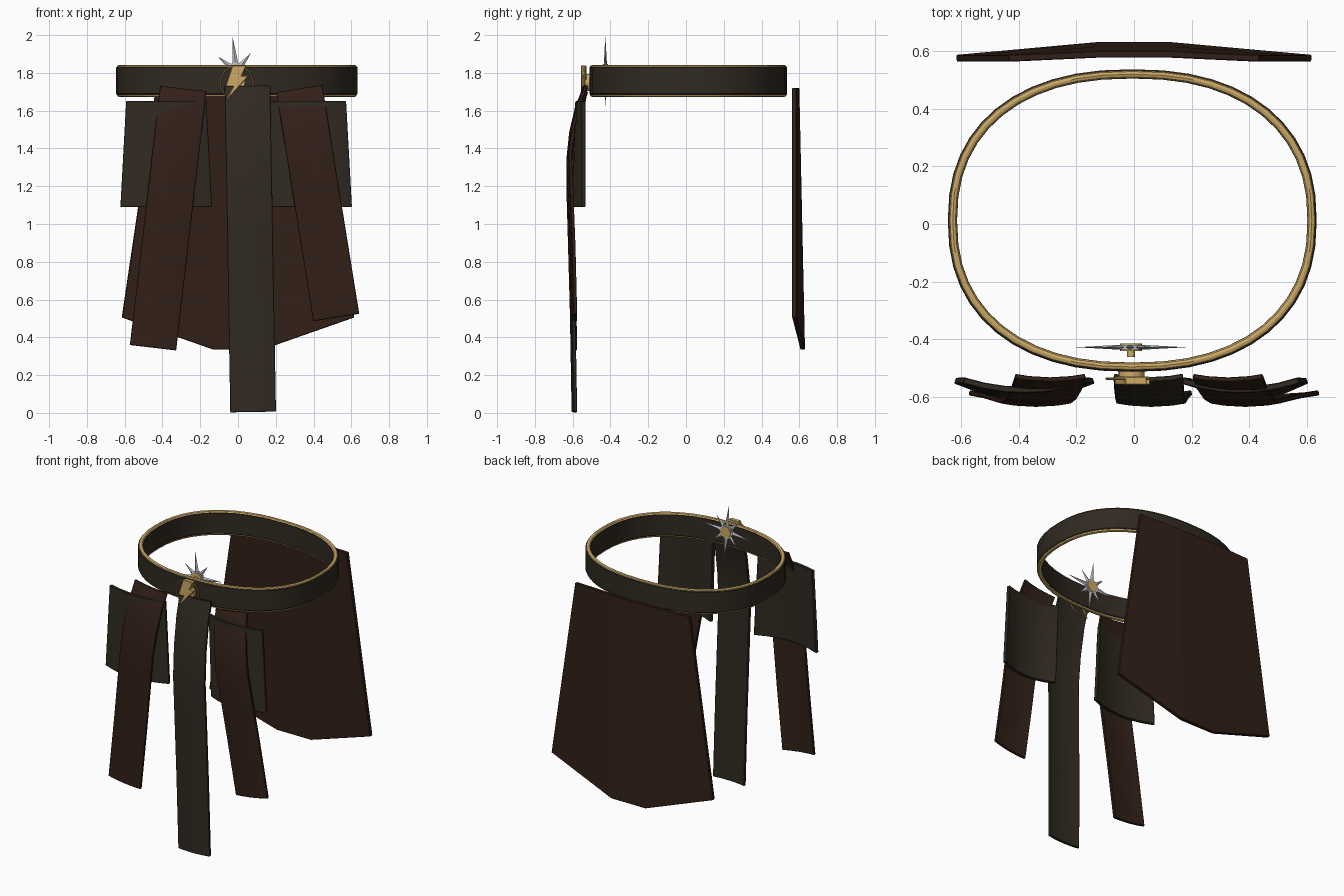
import bpy, bmesh, math
from mathutils import Vector

if "Cube" in bpy.data.objects:
    bpy.data.objects.remove(bpy.data.objects["Cube"])


def material(name, rgb):
    m = bpy.data.materials.new(name)
    m.diffuse_color = (*rgb, 1)
    m.use_nodes = True
    m.node_tree.nodes["Principled BSDF"].inputs["Base Color"].default_value = m.diffuse_color
    return m


LEATHER = material("dark_leather", (0.030, 0.023, 0.015))
BROWN = material("brown_leather", (0.032, 0.014, 0.009))
GOLD = material("gold", (0.60, 0.40, 0.13))
STEEL = material("steel", (0.55, 0.56, 0.60))


def finish(ob, mat, angle=30):
    ob.data.materials.clear()
    ob.data.materials.append(mat)
    bpy.ops.object.select_all(action='DESELECT')
    ob.select_set(True)
    bpy.context.view_layer.objects.active = ob
    for m in list(ob.modifiers):
        bpy.ops.object.modifier_apply(modifier=m.name)
    bpy.ops.object.shade_smooth_by_angle(angle=math.radians(angle))
    return ob


def mesh_object(name, verts, faces):
    me = bpy.data.meshes.new(name)
    me.from_pydata(verts, [], faces)
    bm = bmesh.new()
    bm.from_mesh(me)
    bmesh.ops.recalc_face_normals(bm, faces=bm.faces)
    bm.to_mesh(me)
    bm.free()
    ob = bpy.data.objects.new(name, me)
    bpy.context.collection.objects.link(ob)
    return ob


def sheet(name, us, vs, fn, thick, mat, angle=30):
    """Thick leather sheet from a surface function of u (across) and v (down)."""
    n = len(us)
    verts = [fn(u, v) for v in vs for u in us]
    faces = [(r * n + c, r * n + c + 1, (r + 1) * n + c + 1, (r + 1) * n + c)
             for r in range(len(vs) - 1) for c in range(n - 1)]
    ob = mesh_object(name, verts, faces)
    mod = ob.modifiers.new("thickness", 'SOLIDIFY')
    mod.thickness, mod.offset = thick, 0
    bev = ob.modifiers.new("edge", 'BEVEL')
    bev.width, bev.segments, bev.limit_method = 0.003, 1, 'ANGLE'
    bev.angle_limit = math.radians(50)
    return finish(ob, mat, angle)


# Belt loop: profiles swept round a rounded oval
def oval_sweep(name, profile, mat, segs=48, n=2.3):
    verts, k = [], len(profile)
    for i in range(segs):
        a = 2 * math.pi * i / segs
        c, s = math.cos(a), math.sin(a)
        cx = math.copysign(abs(c) ** (2 / n), c)
        sy = math.copysign(abs(s) ** (2 / n), s)
        verts += [(-0.006 + (0.622 + o) * cx, 0.012 + (0.507 + o) * sy, z) for o, z in profile]
    faces = [(i * k + j, i * k + (j + 1) % k,
              (i + 1) % segs * k + (j + 1) % k, (i + 1) % segs * k + j)
             for i in range(segs) for j in range(k)]
    return finish(mesh_object(name, verts, faces), mat)


oval_sweep("belt", [(-0.015, 1.69), (-0.008, 1.68), (0.009, 1.68), (0.017, 1.69),
                    (0.017, 1.828), (0.009, 1.838), (-0.008, 1.838), (-0.015, 1.828)], LEATHER)
for label, z in (("upper", 1.832), ("lower", 1.683)):
    oval_sweep(label + "_belt_trim",
               [(0.013 * math.cos(a * math.pi / 4), z + 0.01 * math.sin(a * math.pi / 4))
                for a in range(8)], GOLD)


# Hanging straps: depth profile shared, each with its own lean
DEPTH = [(0, -0.535), (0.08, -0.575), (0.19, -0.606), (0.31, -0.621),
         (0.45, -0.614), (0.70, -0.602), (1, -0.593)]


def strap(name, top, bottom, width, mat):
    top, bottom = Vector(top), Vector(bottom)
    d = (bottom - top).normalized()
    across = Vector((-d.y, d.x))
    depth = dict(DEPTH)

    def fn(u, v):
        p = top.lerp(bottom, v) + across * u * width / 2
        return (p.x, depth[v] + 0.012 * (u * u - 0.3), p.y)
    sheet(name, [-1, -0.6, 0, 0.6, 1], [v for v, _ in DEPTH], fn, 0.018, mat)


strap("centre_strap", (0.05, 1.73), (0.08, 0.005), 0.24, LEATHER)
strap("left_strap", (-0.29, 1.715), (-0.45, 0.345), 0.245, BROWN)
strap("right_strap", (0.325, 1.715), (0.52, 0.505), 0.245, BROWN)


# Short bowed hip panels
def hip_panel(name, x0, x1, flare0, flare1):
    def fn(u, v):
        t = (u + 1) / 2
        left, right = x0 + flare0 * v, x1 + flare1 * v
        bow = (0.033 + 0.022 * v) * (1 - u * u)
        return (left + (right - left) * t, -0.542 - bow, 1.65 - 0.56 * v)
    sheet(name, [-1, -0.66, -0.33, 0, 0.33, 0.66, 1], [0, 0.33, 0.66, 1], fn, 0.022, LEATHER)


hip_panel("left_hip_panel", -0.59, -0.17, -0.03, 0.03)
hip_panel("right_hip_panel", 0.165, 0.57, 0.02, 0.03)


# Large folded back panel with pointed hem
def back_fn(u, v):
    mid = abs(u) < 0.5
    half = (0.13 / 0.21 * abs(u)) if mid else 0.435 + 0.18 * v
    low = 0.335 if mid else 0.505
    y = 0.588 + 0.03 * v if mid else 0.574
    return (math.copysign(half, u), y, 1.72 + (low - 1.72) * v)


sheet("back_panel", [-1, -0.21, 0.21, 1], [0, 0.5, 1], back_fn, 0.024, BROWN, 2)


# Front bolt badge with its thin ring and mount
def cylinder(name, loc, radius, depth, mat, segs=24):
    bpy.ops.mesh.primitive_cylinder_add(vertices=segs, radius=radius, depth=depth,
                                        location=loc, rotation=(math.pi / 2, 0, 0))
    ob = bpy.context.object
    ob.name = name
    return finish(ob, mat)


outline = [(-0.03, 1.84), (0.045, 1.84), (0.02, 1.785), (0.057, 1.785),
           (-0.068, 1.645), (-0.025, 1.728), (-0.066, 1.728)]
n = len(outline)
bolt = mesh_object("bolt_badge",
                   [(x, y, z) for y in (-0.557, -0.528) for x, z in outline],
                   [tuple(range(n)), tuple(range(2 * n - 1, n - 1, -1))] +
                   [(i, (i + 1) % n, n + (i + 1) % n, n + i) for i in range(n)])
bev = bolt.modifiers.new("edge", 'BEVEL')
bev.width, bev.segments = 0.003, 1
finish(bolt, GOLD)
bpy.ops.mesh.primitive_torus_add(major_radius=0.087, minor_radius=0.004, major_segments=40,
                                 minor_segments=8, location=(-0.008, -0.536, 1.748),
                                 rotation=(math.pi / 2, 0, 0))
bpy.context.object.name = "badge_ring"
finish(bpy.context.object, GOLD)
cylinder("badge_mount", (-0.008, -0.518, 1.75), 0.045, 0.03, GOLD)

# Star with alternating long and short spikes behind the belt front
C = Vector((-0.01, -0.427, 1.808))
for i in range(8):
    a = math.pi / 2 + math.radians(6) + i * math.pi / 4
    d = Vector((math.cos(a), 0, math.sin(a)))
    s = Vector((-d.z, 0, d.x))
    h = Vector((0, 0.009, 0))
    base = C + d * 0.03
    tip = C + d * (0.19 if i % 2 == 0 else 0.125)
    verts = [C, base + s * 0.017, base + h, base - s * 0.017, base - h, tip]
    faces = [(1, 2, 5), (2, 3, 5), (3, 4, 5), (4, 1, 5),
             (2, 1, 0), (3, 2, 0), (4, 3, 0), (1, 4, 0)]
    finish(mesh_object(f"star_spike_{i + 1}", verts, faces), STEEL, 5)
cylinder("star_rim", C, 0.047, 0.016, STEEL)
cylinder("star_disc", C, 0.038, 0.026, GOLD)
cylinder("star_stud", C + Vector((0, -0.022, 0)), 0.014, 0.022, GOLD, 12)
